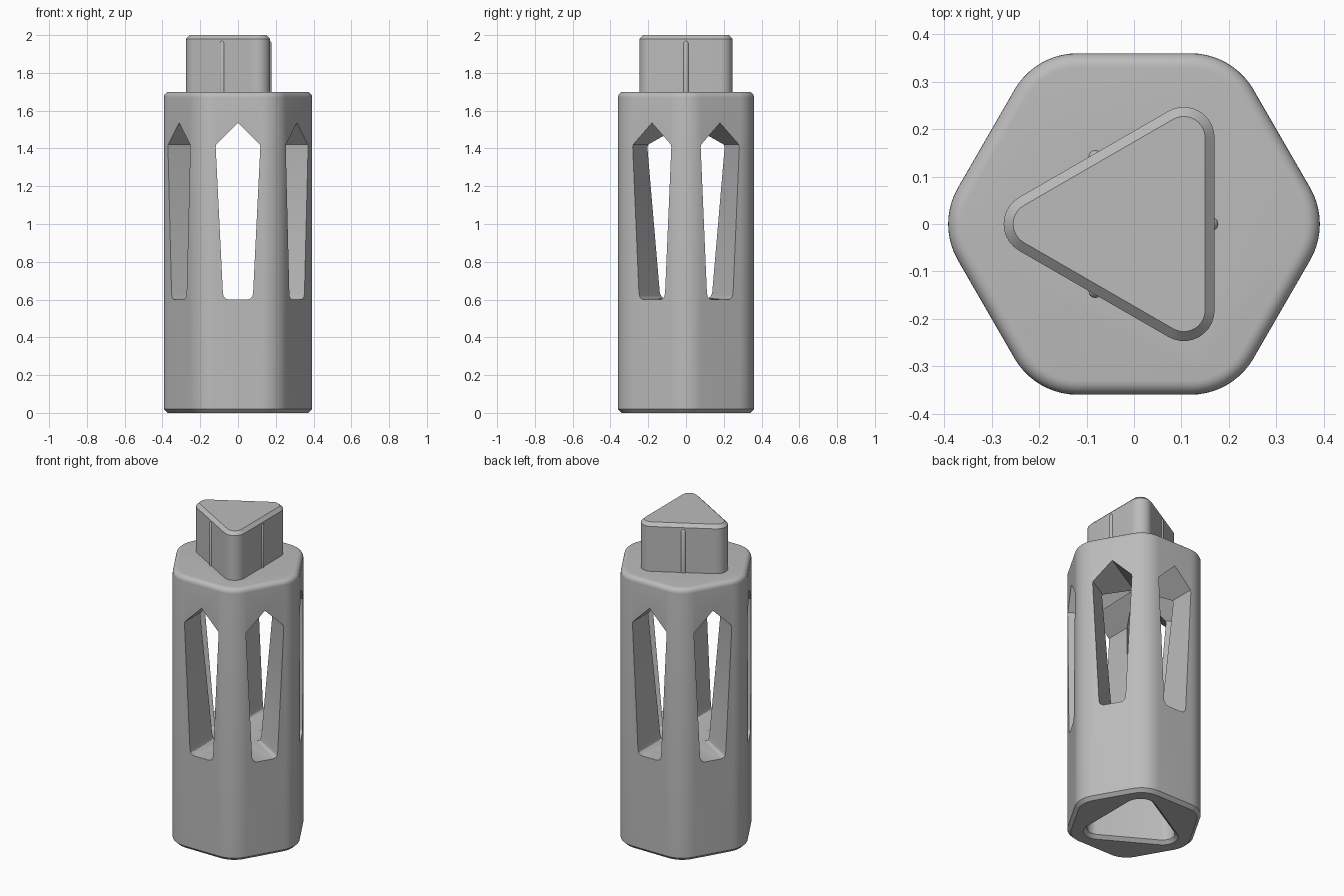
import bpy
import bmesh
import math
from mathutils import Matrix

if "Cube" in bpy.data.objects:
    bpy.data.objects.remove(bpy.data.objects["Cube"])

grey = bpy.data.materials.new("light_grey")
grey.diffuse_color = (0.5, 0.5, 0.5, 1)
grey.use_nodes = True
grey.node_tree.nodes["Principled BSDF"].inputs["Base Color"].default_value = grey.diffuse_color


def make(name, bm):
    bmesh.ops.recalc_face_normals(bm, faces=bm.faces)
    me = bpy.data.meshes.new(name)
    bm.to_mesh(me)
    bm.free()
    me.materials.append(grey)
    ob = bpy.data.objects.new(name, me)
    bpy.context.collection.objects.link(ob)
    return ob


def rounded_prism(name, sides, turn, centre, radius, levels, seg=10):
    """Rounded polygon lofted through (z, inset) levels."""
    bm = bmesh.new()
    rings = []
    for z, inset in levels:
        ring = []
        for i in range(sides):
            a = turn + math.tau * i / sides
            for k in range(seg + 1):
                b = a + (k / seg - 0.5) * math.tau / sides
                r = radius - inset
                ring.append(bm.verts.new((centre * math.cos(a) + r * math.cos(b),
                                          centre * math.sin(a) + r * math.sin(b), z)))
        rings.append(ring)
    for lo, hi in zip(rings, rings[1:]):
        n = len(lo)
        for i in range(n):
            bm.faces.new((lo[i], lo[(i + 1) % n], hi[(i + 1) % n], hi[i]))
    bm.faces.new(rings[0][::-1])
    bm.faces.new(rings[-1])
    return make(name, bm)


def combine(target, tool, operation):
    mod = target.modifiers.new("combine", 'BOOLEAN')
    mod.operation = operation
    mod.solver = 'EXACT'
    mod.object = tool
    bpy.context.view_layer.objects.active = target
    bpy.ops.object.modifier_apply(modifier=mod.name)
    bpy.data.objects.remove(tool, do_unlink=True)


# Hexagonal body: chamfered foot, filleted shoulder
fillet = [(1.67 + 0.03 * math.sin(t), 0.03 * (1 - math.cos(t)))
          for t in (math.pi / 2 * i / 6 for i in range(7))]
body = rounded_prism("hexagonal_body", 6, 0, 0.239, 0.153,
                     [(0, 0.02), (0.02, 0)] + fillet)

# Triangular socket in the underside with a flared mouth
socket = rounded_prism("socket_cutter", 3, math.pi / 3, 0.21, 0.07,
                       [(-0.02, -0.04), (0.02, 0), (0.32, 0)])
combine(body, socket, 'DIFFERENCE')

# Pointed, tapered slots running straight through opposite faces
half = [(0.05, 0.6), (0.064, 0.604), (0.075, 0.615), (0.08, 0.635),
        (0.118, 1.405), (0.116, 1.42)]
outline = half + [(0, 1.535)] + [(-x, z) for x, z in reversed(half)]
for i in range(3):
    bm = bmesh.new()
    face = bm.faces.new([bm.verts.new((x, -0.6, z)) for x, z in outline])
    ext = bmesh.ops.extrude_face_region(bm, geom=[face])
    bmesh.ops.translate(bm, vec=(0, 1.2, 0),
                        verts=[v for v in ext["geom"] if isinstance(v, bmesh.types.BMVert)])
    bmesh.ops.rotate(bm, verts=bm.verts, matrix=Matrix.Rotation(i * math.pi / 3, 3, 'Z'))
    combine(body, make("slot_cutter", bm), 'DIFFERENCE')

# Triangular peg with chamfered top
peg = rounded_prism("triangular_peg", 3, math.pi / 3, 0.21, 0.065,
                    [(1.6, 0), (1.98, 0), (2.0, 0.02)])

# Thin round-topped rib on the middle of each peg side
for i in range(3):
    a = i * math.tau / 3
    rib = rounded_prism("rib", 4, 0, 0.0, 0.014,
                        [(1.62, 0), (1.957, 0), (1.966, 0.004), (1.97, 0.009)], 4)
    rib.data.transform(Matrix.Translation((0.164 * math.cos(a), 0.164 * math.sin(a), 0)))
    bm = bmesh.new()
    bm.from_mesh(rib.data)
    bmesh.ops.remove_doubles(bm, verts=bm.verts, dist=1e-5)
    bm.to_mesh(rib.data)
    bm.free()
    combine(peg, rib, 'UNION')
combine(body, peg, 'UNION')

# Smooth the rounded corners, keep edges crisp
bpy.ops.object.select_all(action='DESELECT')
body.select_set(True)
bpy.context.view_layer.objects.active = body
bpy.ops.object.shade_smooth_by_angle(angle=math.radians(30))
